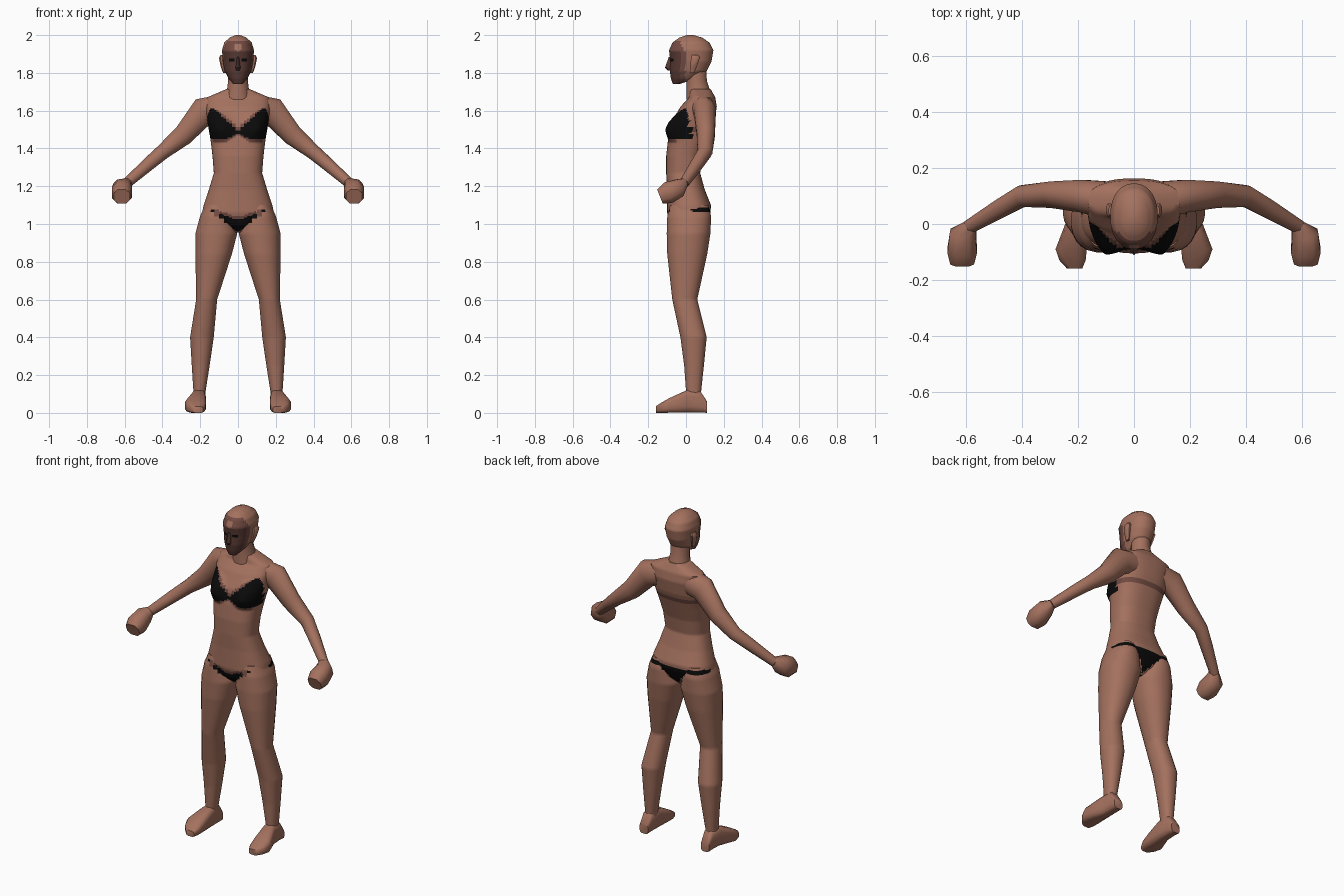
import bpy, bmesh, math
from mathutils import Vector


def material(name, rgb):
    m = bpy.data.materials.new(name)
    m.diffuse_color = (*rgb, 1)
    return m


SKIN, BLACK, TRIM, FACE = 0, 1, 2, 3
MATS = [material("skin", (0.37, 0.165, 0.112)),
        material("black fabric", (0.003, 0.003, 0.003)),
        material("brown trim", (0.17, 0.07, 0.055)),
        material("dark face", (0.10, 0.042, 0.034))]


def loft(name, rings, n=16, step=None, p=2.0, shape=None, paint=None):
    """Skin rings of (centre, u, v), with straight in-between rings every step."""
    full = []
    for a, b in zip(rings, rings[1:]):
        k = max(1, round((b[0] - a[0]).length / step)) if step else 1
        full += [[a[i].lerp(b[i], j / k) for i in range(3)] for j in range(k)]
    full.append(rings[-1])
    bm = bmesh.new()
    loops = []
    for c, u, v in full:
        loop = []
        for i in range(n):
            t = 2 * math.pi * (i + 0.5) / n
            x, y = math.cos(t), math.sin(t)
            x = math.copysign(abs(x) ** (2 / p), x)
            y = math.copysign(abs(y) ** (2 / p), y)
            co = c + u * x + v * y
            loop.append(bm.verts.new(shape(co) if shape else co))
        loops.append(loop)
    for a, b in zip(loops, loops[1:]):
        for i in range(n):
            j = (i + 1) % n
            bm.faces.new((a[i], a[j], b[j], b[i]))
    bm.faces.new(loops[0])
    bm.faces.new(loops[-1])
    bmesh.ops.recalc_face_normals(bm, faces=bm.faces)
    if paint:
        for f in bm.faces:
            f.material_index = paint(f.calc_center_median())
    mesh = bpy.data.meshes.new(name)
    bm.to_mesh(mesh)
    bm.free()
    for m in MATS:
        mesh.materials.append(m)
    ob = bpy.data.objects.new(name, mesh)
    bpy.context.collection.objects.link(ob)
    bpy.ops.object.select_all(action='DESELECT')
    ob.select_set(True)
    bpy.context.view_layer.objects.active = ob
    bpy.ops.object.shade_smooth_by_angle(angle=math.radians(50))
    return ob


def flat(z, x0, x1, y0, y1):
    """Horizontal ring from its extents."""
    return (Vector(((x0 + x1) / 2, (y0 + y1) / 2, z)),
            Vector(((x1 - x0) / 2, 0, 0)), Vector((0, (y1 - y0) / 2, 0)))


def upright(y, x0, x1, z0, z1):
    """Ring facing along y from its extents."""
    return (Vector(((x0 + x1) / 2, y, (z0 + z1) / 2)),
            Vector(((x1 - x0) / 2, 0, 0)), Vector((0, 0, (z1 - z0) / 2)))


def tilted(c, d, ru, rv):
    """Ring square to direction d, ru wide and rv high."""
    d = Vector(d).normalized()
    u = d.cross(Vector((0, 0, 1))).normalized()
    return Vector(c), u * ru, u.cross(d) * rv


def flip(rings, s):
    return [tuple(Vector((s * w.x, w.y, w.z)) for w in r) for r in rings]


# Swimwear painted by position
def clothes(c):
    a, y, z = abs(c.x), c.y, c.z
    if z > 1.3:
        def cup(g):
            return (1.45 - g + 0.03 * max(0, 1 - a / 0.06) < z < min(1.61, 1.495 + g + a * 0.9)
                    and y < 0.04 - (z - 1.45) * 0.25)
        if cup(0) and (a > 0.02 or 1.48 < z < 1.50):
            return BLACK
        if cup(0.015) and z < 1.60 and a < 0.13:
            return TRIM
        if y > 0.03 and 1.49 < z < 1.51:
            return TRIM
        return SKIN
    top = 1.035 + a * 0.28
    if y < 0.02:
        if 0.955 + a * 0.85 < z < top - 0.012 and a < 0.09:
            return BLACK
        if max(0.945 + a * 0.85, top - 0.035) < z < top + 0.004:
            return BLACK if z > top - 0.012 and a > 0.13 else TRIM
    elif 1.065 < z < 1.083 or 0.965 + a * 1.1 < z < 1.075 and a < 0.09:
        return BLACK
    return SKIN


# Torso with pointed bust
def bust(co):
    if co.y < 0.03 and co.z > 1.38:
        dx, dz = abs(co.x) - 0.105, co.z - 1.50
        d = math.hypot(dx / 0.085, dz / (0.11 if dz > 0 else 0.07))
        co.y -= 0.045 * max(0, 1 - d)
    return co


TORSO = [(0.955, 0.03, -0.04, 0.06), (1.00, 0.12, -0.085, 0.105), (1.06, 0.19, -0.10, 0.13),
         (1.10, 0.182, -0.10, 0.132), (1.18, 0.155, -0.10, 0.10), (1.27, 0.128, -0.105, 0.075),
         (1.36, 0.135, -0.105, 0.09), (1.45, 0.146, -0.095, 0.12), (1.54, 0.162, -0.075, 0.15),
         (1.62, 0.17, -0.03, 0.163), (1.67, 0.165, 0.015, 0.155), (1.715, 0.06, 0.02, 0.13)]
loft("torso", [flat(z, -r, r, a, b) for z, r, a, b in TORSO],
     72, 0.009, 2.5, bust, clothes)

# Neck
loft("neck", [flat(1.66, -0.075, 0.075, 0.0, 0.14), flat(1.71, -0.06, 0.06, 0.0, 0.128),
              flat(1.76, -0.054, 0.054, 0.0, 0.112), flat(1.84, -0.054, 0.054, 0.0, 0.11)], 12)


# Head with a dark face and a lighter forehead mark
def face(c):
    if c.y > -0.005 - max(0, c.z - 1.91) * 0.5 or c.z > 1.972:
        return SKIN
    if abs(c.x) < 0.013 and 1.915 < c.z < 1.95:
        return SKIN
    if 0.018 < abs(c.x) < 0.046 and 1.862 < c.z < 1.872 and c.y < -0.04:
        return BLACK
    return TRIM if c.z > 1.915 or c.y > -0.03 else FACE


HEAD = [(1.742, 0.026, -0.07, -0.03), (1.77, 0.05, -0.08, 0.05), (1.81, 0.07, -0.086, 0.11),
        (1.86, 0.08, -0.083, 0.135), (1.92, 0.085, -0.09, 0.145), (1.96, 0.073, -0.072, 0.125),
        (1.987, 0.045, -0.035, 0.085), (2.0, 0.012, 0.005, 0.04)]
loft("head", [flat(z, -r, r, a, b) for z, r, a, b in HEAD], 48, 0.008, 2.2, None, face)

# Nose
loft("nose", [flat(1.885, -0.006, 0.006, -0.091, -0.07), flat(1.828, -0.015, 0.015, -0.111, -0.07),
              flat(1.812, -0.011, 0.011, -0.095, -0.07)], 6, paint=lambda c: FACE)

for s, side in ((1, "left"), (-1, "right")):
    # Ear
    loft(side + "_ear", flip([flat(1.80, 0.065, 0.08, 0.02, 0.045), flat(1.835, 0.07, 0.093, 0.02, 0.06),
                              flat(1.88, 0.075, 0.102, 0.025, 0.075),
                              flat(1.895, 0.075, 0.092, 0.03, 0.065)], s), 8)

    # Arm, from shoulder to wrist
    loft(side + "_arm", flip([
        tilted((0.10, 0.085, 1.61), (1, 0, -0.25), 0.07, 0.075),
        tilted((0.185, 0.10, 1.595), (1, 0, -0.6), 0.06, 0.078),
        tilted((0.29, 0.105, 1.47), (1, 0, -0.85), 0.049, 0.057),
        tilted((0.40, 0.10, 1.38), (1, -0.25, -0.8), 0.04, 0.04),
        tilted((0.48, 0.055, 1.312), (1, -0.55, -0.8), 0.035, 0.035),
        tilted((0.59, -0.01, 1.215), (1, -0.6, -0.8), 0.026, 0.027)], s), 12)

    # Fist
    loft(side + "_hand", flip([
        tilted((0.585, -0.005, 1.22), (0.5, -1, -0.4), 0.026, 0.024),
        tilted((0.612, -0.035, 1.192), (0.2, -1, -0.4), 0.05, 0.05),
        tilted((0.615, -0.095, 1.165), (0, -1, -0.4), 0.056, 0.062),
        tilted((0.615, -0.138, 1.145), (0, -1, -0.4), 0.045, 0.042)], s), 8, p=2.6)

    # Leg, from hip to ankle
    loft(side + "_leg", flip([
        flat(1.10, 0.05, 0.175, -0.085, 0.12), flat(1.04, 0.025, 0.202, -0.1, 0.134),
        flat(0.95, 0.003, 0.226, -0.103, 0.13), flat(0.84, 0.032, 0.226, -0.1, 0.113),
        flat(0.60, 0.11, 0.222, -0.073, 0.06), flat(0.40, 0.128, 0.254, -0.03, 0.11),
        flat(0.25, 0.15, 0.245, -0.01, 0.095), flat(0.11, 0.172, 0.236, 0.0, 0.08),
        flat(0.06, 0.172, 0.238, 0.0, 0.09)], s), 24, 0.012, 2.2, None, clothes)

    # Foot, from heel to toe
    loft(side + "_foot", flip([
        upright(0.112, 0.178, 0.236, 0, 0.06), upright(0.075, 0.172, 0.24, 0, 0.118),
        upright(0.005, 0.17, 0.245, 0, 0.122), upright(-0.09, 0.168, 0.282, 0, 0.078),
        upright(-0.13, 0.172, 0.268, 0, 0.055),
        upright(-0.16, 0.185, 0.24, 0, 0.035)], s), 12, p=3.5)
